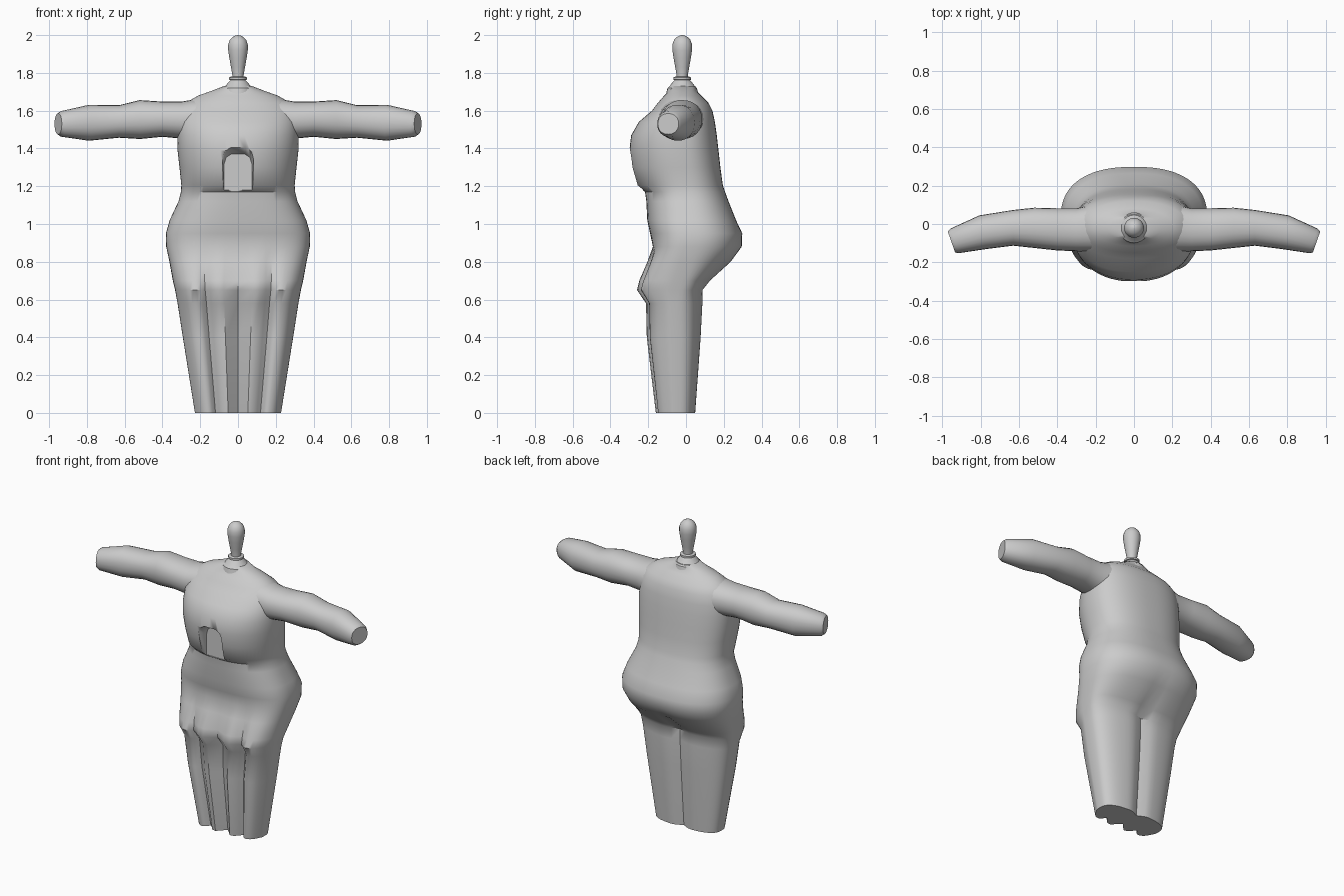
import bpy, bmesh, math

if "Cube" in bpy.data.objects:
    bpy.data.objects.remove(bpy.data.objects["Cube"])

grey = bpy.data.materials.new("plain grey")
grey.diffuse_color = (0.6, 0.6, 0.6, 1)
grey.use_nodes = True
grey.node_tree.nodes["Principled BSDF"].inputs["Base Color"].default_value = grey.diffuse_color


def loft(name, rings, angle=40):
    """Skin a list of equal closed rings and cap both ends."""
    bm = bmesh.new()
    rows = [[bm.verts.new(p) for p in ring] for ring in rings]
    n = len(rows[0])
    for a, b in zip(rows, rows[1:]):
        for i in range(n):
            j = (i + 1) % n
            bm.faces.new((a[i], a[j], b[j], b[i]))
    bm.faces.new(rows[0][::-1])
    bm.faces.new(rows[-1])
    bmesh.ops.recalc_face_normals(bm, faces=bm.faces)
    me = bpy.data.meshes.new(name)
    bm.to_mesh(me)
    bm.free()
    me.materials.append(grey)
    ob = bpy.data.objects.new(name, me)
    bpy.context.collection.objects.link(ob)
    bpy.ops.object.select_all(action='DESELECT')
    ob.select_set(True)
    bpy.context.view_layer.objects.active = ob
    bpy.ops.object.shade_smooth_by_angle(angle=math.radians(angle))
    return ob


def power(v, n):
    return math.copysign(abs(v) ** (2 / n), v)


def ramp(z, z0, z1, a, b):
    """Blend from a to b between heights z0 and z1."""
    return a + (b - a) * min(1, max(0, (z - z0) / (z1 - z0)))


def body_ring(z, w, front, back, count=72):
    """Superellipse section; the legs get four front lobes and a cleft behind."""
    n_front = ramp(z, 0.65, 1.2, 3.3, 2.2)
    n_back = ramp(z, 0, 0.95, 3.0, 2.4)
    if z > 1.6:
        n_front = n_back = 2.1
    groove = ramp(z, 0.62, 0.85, 0.055, 0)
    cleft = ramp(z, 0.65, 0.85, 0.028, 0)
    mid = ramp(z, 0.6, 0.9, -0.05, 0.03) + ramp(z, 0.95, 1.4, 0, -0.06)
    if z > 1.6:
        mid = (front + back) / 2
    ring = []
    for i in range(count):
        t = 2 * math.pi * i / count
        c, s = math.cos(t), math.sin(t)
        n = n_front if s < 0 else n_back
        u = power(c, n)
        if s < 0:
            y = mid + (mid - front) * power(s, n)
            y += groove * (1 - abs(math.sin(2 * math.pi * u))) ** 1.5 * min(1, -s * 1.6)
        else:
            y = mid + (back - mid) * power(s, n)
            y -= cleft * max(0, 1 - abs(u) / 0.35) ** 2
        ring.append((w * u, y, z))
    return ring


# Body: height, half width, front y, back y
legs_and_hips = [
    (0.00, 0.228, -0.16, 0.05), (0.40, 0.292, -0.208, 0.08), (0.58, 0.32, -0.212, 0.09),
    (0.65, 0.333, -0.26, 0.09), (0.70, 0.345, -0.248, 0.13), (0.80, 0.363, -0.205, 0.24),
    (0.88, 0.38, -0.175, 0.295), (0.95, 0.382, -0.19, 0.298), (1.02, 0.362, -0.205, 0.265)]
chest_and_shoulders = [
    (1.12, 0.315, -0.21, 0.225), (1.17, 0.302, -0.217, 0.207), (1.205, 0.3, -0.262, 0.195),
    (1.30, 0.31, -0.29, 0.182), (1.39, 0.32, -0.3, 0.172), (1.47, 0.322, -0.29, 0.163),
    (1.54, 0.318, -0.25, 0.153), (1.60, 0.305, -0.18, 0.14), (1.64, 0.28, -0.15, 0.12),
    (1.68, 0.21, -0.115, 0.08), (1.705, 0.14, -0.09, 0.055), (1.73, 0.075, -0.08, 0.05)]
body = loft("body", [body_ring(*s) for s in legs_and_hips + chest_and_shoulders])


# Arched recess in the chest
def arch(y, w, top):
    half = [(w, 1.18), (w, top - 0.055), (w * 0.85, top - 0.018), (w * 0.5, top)]
    return [(x, y, z) for x, z in half] + [(-x, y, z) for x, z in half[::-1]]


cutter = loft("recess_cutter", [arch(-0.40, 0.096, 1.45), arch(-0.222, 0.074, 1.37)])
cutter.hide_render = True
mod = body.modifiers.new("chest recess", 'BOOLEAN')
mod.operation = 'DIFFERENCE'
mod.solver = 'EXACT'
mod.object = cutter
bpy.context.view_layer.objects.active = body
bpy.ops.object.modifier_apply(modifier=mod.name)
bpy.data.objects.remove(cutter)

# Arms: x, y centre, z centre, y radius, z radius
arm = [
    (0.20, -0.02, 1.55, 0.125, 0.115), (0.30, -0.03, 1.55, 0.112, 0.098),
    (0.40, -0.028, 1.555, 0.11, 0.093), (0.52, -0.02, 1.553, 0.105, 0.103),
    (0.63, -0.02, 1.543, 0.093, 0.086), (0.79, -0.043, 1.536, 0.088, 0.095),
    (0.935, -0.088, 1.53, 0.064, 0.068), (0.952, -0.094, 1.53, 0.055, 0.055)]
for side, label in ((-1, "right"), (1, "left")):
    rings = []
    for x, y, z, ry, rz in arm:
        slant = ramp(x, 0.63, 0.93, 0, 0.35)  # tilted wrist end
        ring = []
        for i in range(24):
            t = 2 * math.pi * i / 24
            dy = ry * power(math.cos(t), 2.2)
            ring.append((side * (x + slant * dy), y + dy, z + rz * power(math.sin(t), 2.2)))
        rings.append(ring)
    loft(label + "_arm", rings, 50)


# Turned neck collar and pin-shaped head
def turned(name, profile, angle, sides=24):
    step = 2 * math.pi / sides
    loft(name, [[(r * math.cos(step * i), -0.02 + r * math.sin(step * i), z)
                 for i in range(sides)] for z, r in profile], angle)


turned("neck_collar", [(1.69, 0.085), (1.72, 0.078), (1.728, 0.068), (1.75, 0.052),
                       (1.762, 0.04), (1.764, 0.047), (1.776, 0.047), (1.78, 0.038)], 35)
turned("head_pin", [(1.76, 0.03), (1.79, 0.03), (1.83, 0.037), (1.88, 0.046), (1.92, 0.052),
                    (1.95, 0.052), (1.975, 0.043), (1.99, 0.028), (1.997, 0.014), (2.0, 0.003)], 60)
